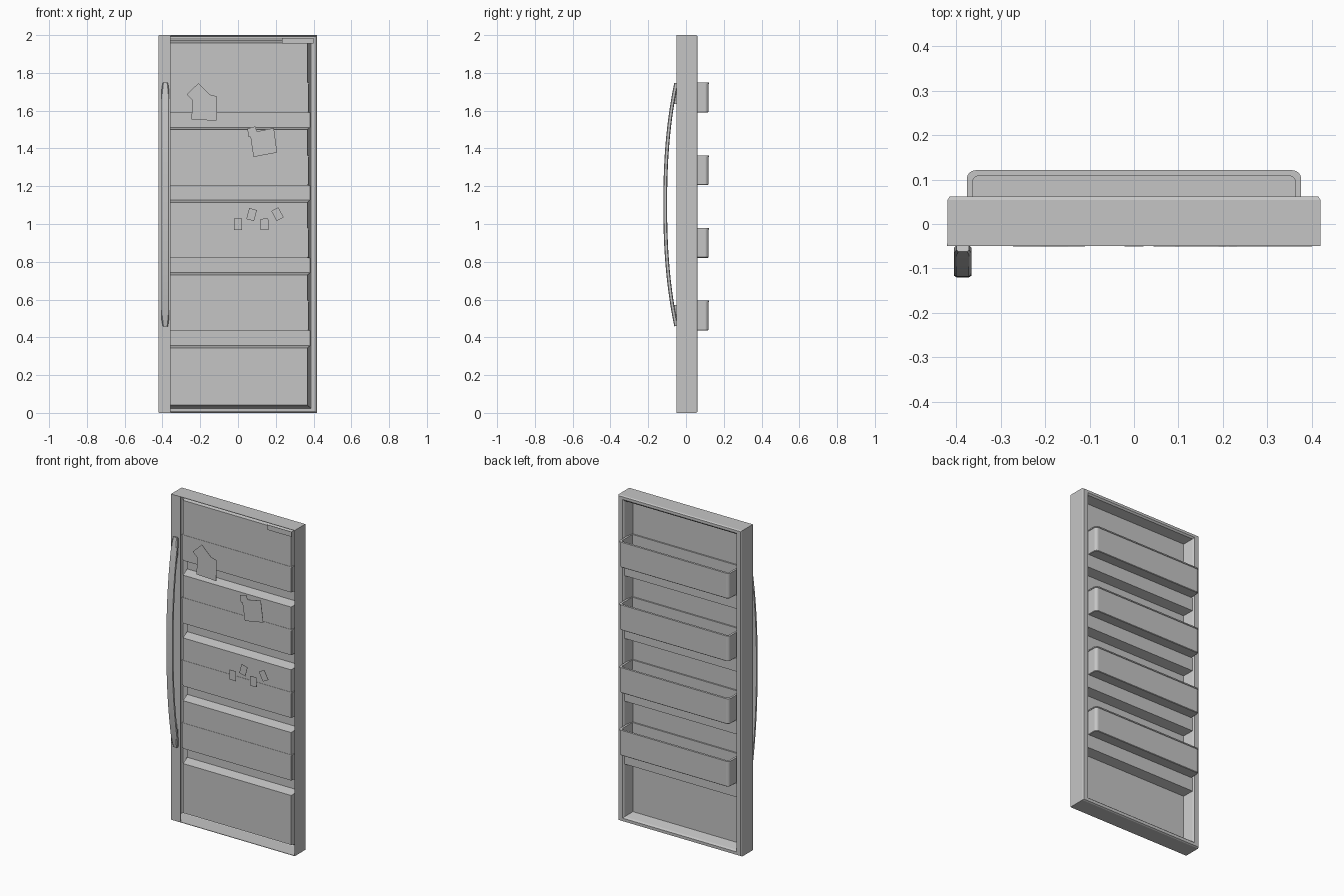
import bpy, bmesh, math
from mathutils import Vector

old = bpy.data.objects.get("Cube")
if old:
    bpy.data.objects.remove(old, do_unlink=True)

grey = bpy.data.materials.new("plain_grey")
grey.use_nodes = True
COLOR = (0.56, 0.56, 0.56, 1)
grey.diffuse_color = COLOR
grey.node_tree.nodes["Principled BSDF"].inputs["Base Color"].default_value = COLOR


def finish(name, bm, smooth=False):
    bmesh.ops.remove_doubles(bm, verts=bm.verts, dist=0.0001)
    bmesh.ops.recalc_face_normals(bm, faces=bm.faces)
    mesh = bpy.data.meshes.new(name)
    bm.to_mesh(mesh)
    bm.free()
    mesh.materials.append(grey)
    ob = bpy.data.objects.new(name, mesh)
    bpy.context.collection.objects.link(ob)
    if smooth:
        bpy.ops.object.select_all(action='DESELECT')
        ob.select_set(True)
        bpy.context.view_layer.objects.active = ob
        bpy.ops.object.shade_smooth_by_angle(angle=math.radians(30))
    return ob


def face(bm, pts):
    bm.faces.new([bm.verts.new(p) for p in pts])


def bridge(bm, a, b):
    """Quads between two closed loops of points."""
    for i in range(len(a)):
        j = (i + 1) % len(a)
        face(bm, (a[i], a[j], b[j], b[i]))


def loft(name, loops, smooth=False):
    """Closed solid through a row of matching loops."""
    bm = bmesh.new()
    for a, b in zip(loops, loops[1:]):
        bridge(bm, a, b)
    face(bm, loops[0])
    face(bm, loops[-1])
    return finish(name, bm, smooth)


def rect(hw, z0, z1, y):
    return [(-hw, y, z0), (hw, y, z0), (hw, y, z1), (-hw, y, z1)]


def plate(name, outline, y0=-0.0508, y1=-0.049):
    """Flat piece outlined in x and z."""
    return loft(name, [[(x, y, z) for x, z in outline] for y in (y0, y1)])


def box(name, x0, x1, y0, y1, z0, z1):
    return plate(name, [(x0, z0), (x1, z0), (x1, z1), (x0, z1)], y0, y1)


# Door shell: open-front casing with a chamfered back edge, and a liner with pans
BACK, RIB, PANEL = 0.06, 0.052, -0.008
pans = [(0.03, 0.355), (0.437, 0.741), (0.821, 1.126), (1.206, 1.511), (1.591, 1.97)]
bm = bmesh.new()
rings = [rect(0.418, 0.002, 1.998, -0.049), rect(0.418, 0.002, 1.998, 0.053),
         rect(0.414, 0.006, 1.994, BACK), rect(0.387, 0.023, 1.979, BACK),
         rect(0.38, 0.03, 1.97, RIB)]
for a, b in zip(rings, rings[1:]):
    bridge(bm, a, b)
for i, (z0, z1) in enumerate(pans):
    floor = rect(0.366, z0 + (0.012 if i == 0 else 0), z1 - 0.012, PANEL)
    bridge(bm, rect(0.38, z0, z1, RIB), floor)
    face(bm, floor)
    if i < 4:  # rib carrying the bin above
        face(bm, rect(0.38, z1, pans[i + 1][0], RIB))
shell = finish("door_shell", bm)
mod = shell.modifiers.new("thickness", 'SOLIDIFY')
mod.thickness = 0.004
mod.offset = 0

# Front strip that carries the handle
box("handle_strip", -0.42, -0.357, -0.05, -0.044, 0.001, 1.999)


# Door bins: open trays with a thin lip and rounded outer corners
def bin_loop(z, inset):
    r, hw, yf = 0.02 - inset * 0.5, 0.376 - inset, 0.121 - inset
    half = [(hw, PANEL - 0.003 + inset)]
    for k in range(5):
        a = k * math.pi / 8
        half.append((hw - r + r * math.cos(a), yf - r + r * math.sin(a)))
    return [(x, y, z) for x, y in half] + [(-x, y, z) for x, y in reversed(half)]


for n, (z0, _) in enumerate(pans[1:], 1):
    z1 = z0 + 0.157
    loft(f"door_bin_{n}", [bin_loop(z0, 0.006), bin_loop(z0 + 0.003, 0.003),
                           bin_loop(z1 - 0.008, 0.003), bin_loop(z1 - 0.007, 0),
                           bin_loop(z1, 0), bin_loop(z1, 0.013), bin_loop(z0 + 0.012, 0.013)])

# Bowed handle: rounded section swept along an arc, with narrowed ends
section = [(-0.02, 0.004), (-0.014, 0), (0.014, 0), (0.02, 0.004),
           (0.02, 0.016), (0.014, 0.02), (-0.014, 0.02), (-0.02, 0.016)]
loops = []
for i in range(33):
    s = -1 + i / 16
    bow = 0.058 * (1 - abs(s) ** 2.3)
    slope = 0.058 * 2.3 * abs(s) ** 1.3 * math.copysign(1, s)
    along = Vector((0, slope, 0.645)).normalized()
    inward = Vector((0, along.z, -along.y))
    mid = Vector((-0.385, -0.062 - bow, 1.103 + 0.645 * s))
    width = 0.7 if abs(s) == 1 else 1
    loops.append([mid + Vector((x * width, 0, 0)) + inward * d for x, d in section])
loft("handle", loops, smooth=True)
for name, z in (("handle_foot_lower", 0.50), ("handle_foot_upper", 1.636)):
    box(name, -0.399, -0.371, -0.064, -0.048, z, z + 0.07)

# Paper notes, small magnets and trim plate on the front plane
plate("note_upper", [(-0.21, 1.745), (-0.272, 1.685), (-0.24, 1.655), (-0.247, 1.553),
                     (-0.113, 1.547), (-0.11, 1.675), (-0.148, 1.685)])
plate("note_lower", [(0.05, 1.505), (0.092, 1.517), (0.1, 1.49), (0.19, 1.508),
                     (0.207, 1.378), (0.082, 1.355), (0.066, 1.462), (0.055, 1.46)])
magnets = [(0, 0.998, 0), (0.072, 1.05, -15), (0.14, 0.998, 2), (0.209, 1.052, 28)]
for n, (cx, cz, deg) in enumerate(magnets, 1):
    c, s = math.cos(math.radians(deg)), math.sin(math.radians(deg))
    corners = [(-0.021, -0.03), (0.021, -0.03), (0.021, 0.03), (-0.021, 0.03)]
    plate(f"magnet_{n}", [(cx + x * c - z * s, cz + x * s + z * c) for x, z in corners])
plate("trim_plate", [(0.232, 1.955), (0.4, 1.955), (0.4, 1.986), (0.232, 1.986)])
